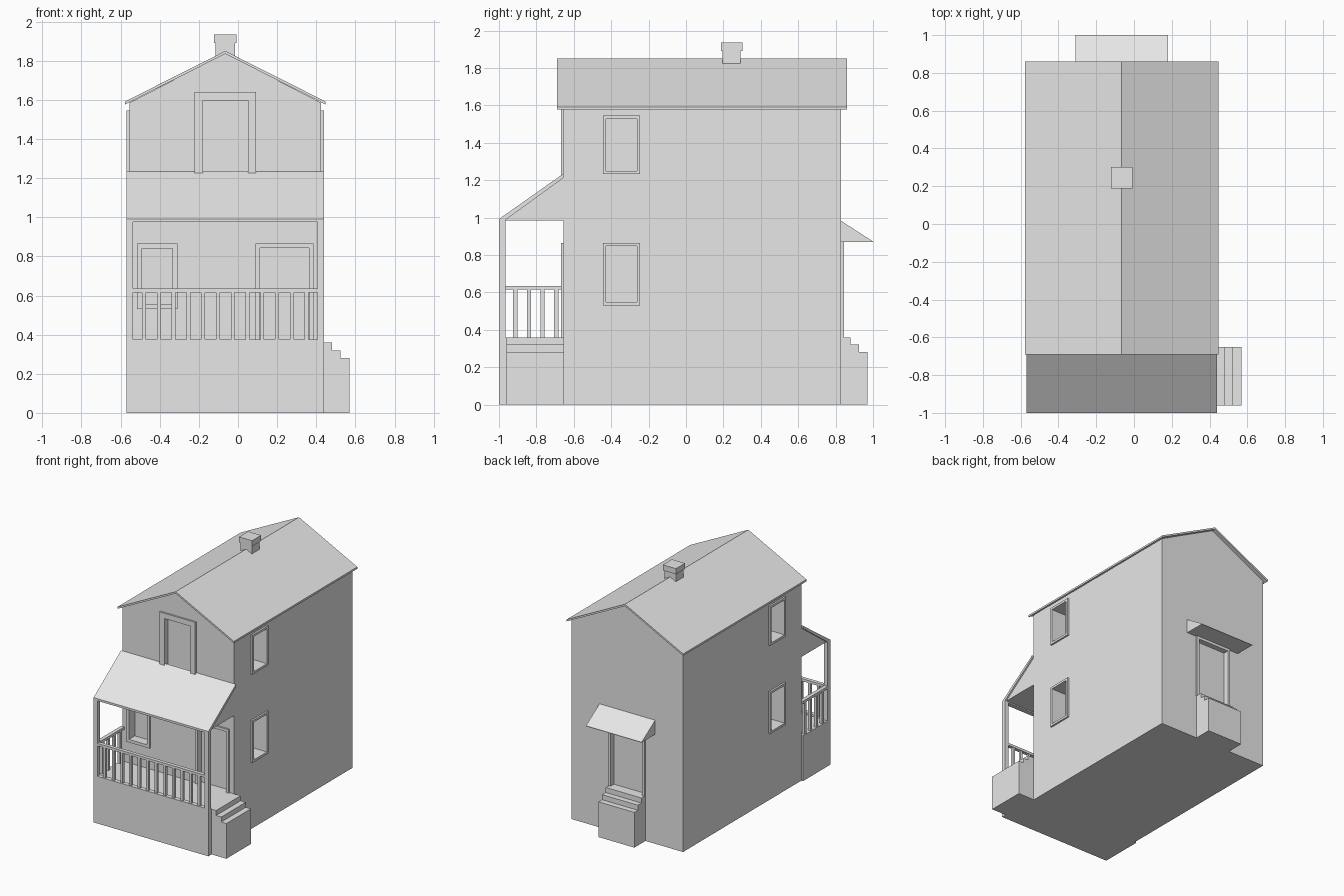
import bpy
import bmesh

old = bpy.data.objects.get("Cube")
if old:
    bpy.data.objects.remove(old, do_unlink=True)

# One plain colour for the whole house
grey = bpy.data.materials.new("light_grey")
grey.use_nodes = True
grey.diffuse_color = (0.8, 0.8, 0.8, 1)
grey.node_tree.nodes["Principled BSDF"].inputs["Base Color"].default_value = grey.diffuse_color


def finish(name, bm):
    bmesh.ops.recalc_face_normals(bm, faces=bm.faces)
    mesh = bpy.data.meshes.new(name)
    bm.to_mesh(mesh)
    bm.free()
    mesh.materials.append(grey)
    obj = bpy.data.objects.new(name, mesh)
    bpy.context.collection.objects.link(obj)
    return obj


def add_prism(bm, profile, axis, lo, hi):
    """Extrude an outline: (x, z) along y, or (y, z) along x."""
    def place(p, t):
        return (p[0], t, p[1]) if axis == "y" else (t, p[0], p[1])
    rings = [[bm.verts.new(place(p, t)) for p in profile] for t in (lo, hi)]
    n = len(profile)
    for ring in rings:
        bm.faces.new(ring)
    for i in range(n):
        j = (i + 1) % n
        bm.faces.new((rings[0][i], rings[0][j], rings[1][j], rings[1][i]))


def prism(name, profile, axis, lo, hi):
    bm = bmesh.new()
    add_prism(bm, profile, axis, lo, hi)
    return finish(name, bm)


def add_box(bm, x, y, z):
    add_prism(bm, [(x[0], z[0]), (x[1], z[0]), (x[1], z[1]), (x[0], z[1])], "y", *y)


def boxes(name, *parts):
    bm = bmesh.new()
    for part in parts:
        add_box(bm, *part)
    return finish(name, bm)


LEFT, RIGHT, MID = 0.425, -0.555, -0.065
FRONT, BACK = -0.655, 0.83
DECK = 0.36

# House body with gable ends
body = prism("house_walls", [(RIGHT, 0), (LEFT, 0), (LEFT, 1.585), (MID, 1.837),
                             (RIGHT, 1.585)], "y", FRONT, BACK)

# Main roof, two thin slopes
prism("main_roof", [(-0.577, 1.592), (MID, 1.85), (0.447, 1.592), (0.447, 1.577),
                    (MID, 1.835), (-0.577, 1.577)], "y", -0.69, 0.86)

# Chimney
boxes("chimney_shaft", ((-0.115, -0.015), (0.195, 0.292), (1.78, 1.89)))
boxes("chimney_cap", ((-0.123, -0.008), (0.188, 0.302), (1.89, 1.935)))

# Doors and windows: raised frames around recesses cut in the walls
WALLS = {"front": ("y", FRONT, -1), "back": ("y", BACK, 1),
         "left": ("x", LEFT, 1), "right": ("x", RIGHT, -1)}
OPENINGS = [
    # name, wall, span, height, border, recess, door?
    ("porch_window", "front", (-0.515, -0.31), (0.53, 0.865), 0.024, 0.06, False),
    ("porch_door", "front", (0.09, 0.385), (DECK, 0.865), 0.022, 0.035, True),
    ("upper_door", "front", (-0.222, 0.092), (1.2, 1.64), 0.042, 0.035, True),
    ("back_door", "back", (-0.225, 0.095), (DECK, 0.87), 0.022, 0.03, True),
]
for side in ("left", "right"):
    OPENINGS += [
        (side + "_lower_window", side, (-0.445, -0.245), (0.53, 0.865), 0.018, 0.12, False),
        (side + "_upper_window", side, (-0.445, -0.245), (1.232, 1.545), 0.018, 0.12, False),
    ]

cut = bmesh.new()
for name, wall, (a, b), (z0, z1), w, depth, door in OPENINGS:
    axis, plane, out = WALLS[wall]

    def oriented(span, z, inner, outer):
        d = tuple(sorted((plane + out * inner, plane + out * outer)))
        return (span, d, z) if axis == "y" else (d, span, z)

    bars = [((a, a + w), (z0, z1)), ((b - w, b), (z0, z1)), ((a + w, b - w), (z1 - w, z1))]
    if not door:
        bars.append(((a + w, b - w), (z0, z0 + w)))
    boxes(name + "_frame", *[oriented(s, z, -0.005, 0.014) for s, z in bars])
    bottom = z0 if door else z0 + w
    add_box(cut, *oriented((a + w, b - w), (bottom, z1 - w), -depth, 0.05))

cutter = finish("opening_cutter", cut)
cutter.hide_render = True
mod = body.modifiers.new("openings", "BOOLEAN")
mod.operation = "DIFFERENCE"
mod.solver = "EXACT"
mod.object = cutter
bpy.context.view_layer.objects.active = body
bpy.ops.object.modifier_apply(modifier=mod.name)
bpy.data.objects.remove(cutter, do_unlink=True)

# Porch base, posts and header
PX0, PX1 = -0.57, 0.44
boxes("porch_deck", ((PX0, PX1), (-0.965, FRONT), (0, DECK)))
boxes("porch_front_wall", ((PX0, PX1), (-1, -0.965), (0, 0.375)))
boxes("porch_posts", *[((x, x + 0.033), (-1, -0.965), (0.375, 0.985))
                       for x in (PX0, PX1 - 0.033)])
boxes("porch_header", ((PX0, PX1), (-1, -0.965), (0.975, 0.987)))

# Porch lean-to roof over a closed ceiling
prism("porch_roof", [(-1, 0.985), (-1, 0.992), (FRONT, 1.235), (FRONT, 1.212),
                     (-0.968, 0.985)], "x", PX0, PX1)
prism("porch_ceiling", [(-0.98, 0.985), (FRONT, 0.985), (FRONT, 1.22)],
      "x", PX0 + 0.012, PX1 - 0.012)

# Railings along the front and the right side
RAIL = (0.615, 0.635)
boxes("front_rail", ((PX0 + 0.033, PX1 - 0.033), (-0.997, -0.968), RAIL))
boxes("side_rail", ((PX0, PX0 + 0.03), (-0.965, FRONT), RAIL))
boxes("front_balusters", *[((x - 0.01, x + 0.01), (-0.993, -0.972), (0.375, RAIL[0]))
                           for x in (-0.48 + 0.0755 * i for i in range(12))])
boxes("side_balusters", *[((PX0 + 0.005, PX0 + 0.026), (y - 0.011, y + 0.011), (DECK, RAIL[0]))
                          for y in (-0.913 + 0.073 * i for i in range(4))])


# Steps, three treads reaching out from a wall
def steps(name, axis, start, wall, lo, hi):
    outline = [(wall, 0), (wall, DECK)]
    for i in range(3):
        z = DECK - 0.04 * i
        edge = start + 0.045 * i
        outline += [(edge, z), (edge, z - 0.04 if i < 2 else 0)]
    prism(name, outline, axis, lo, hi)


steps("porch_steps", "y", 0.48, PX1, -0.96, -0.652)
steps("back_steps", "x", 0.88, BACK, -0.225, 0.09)

# Awning over the back door
prism("back_awning", [(BACK, 0.87), (BACK, 0.982), (1.0, 0.872), (1.0, 0.868)],
      "x", -0.31, 0.18)
